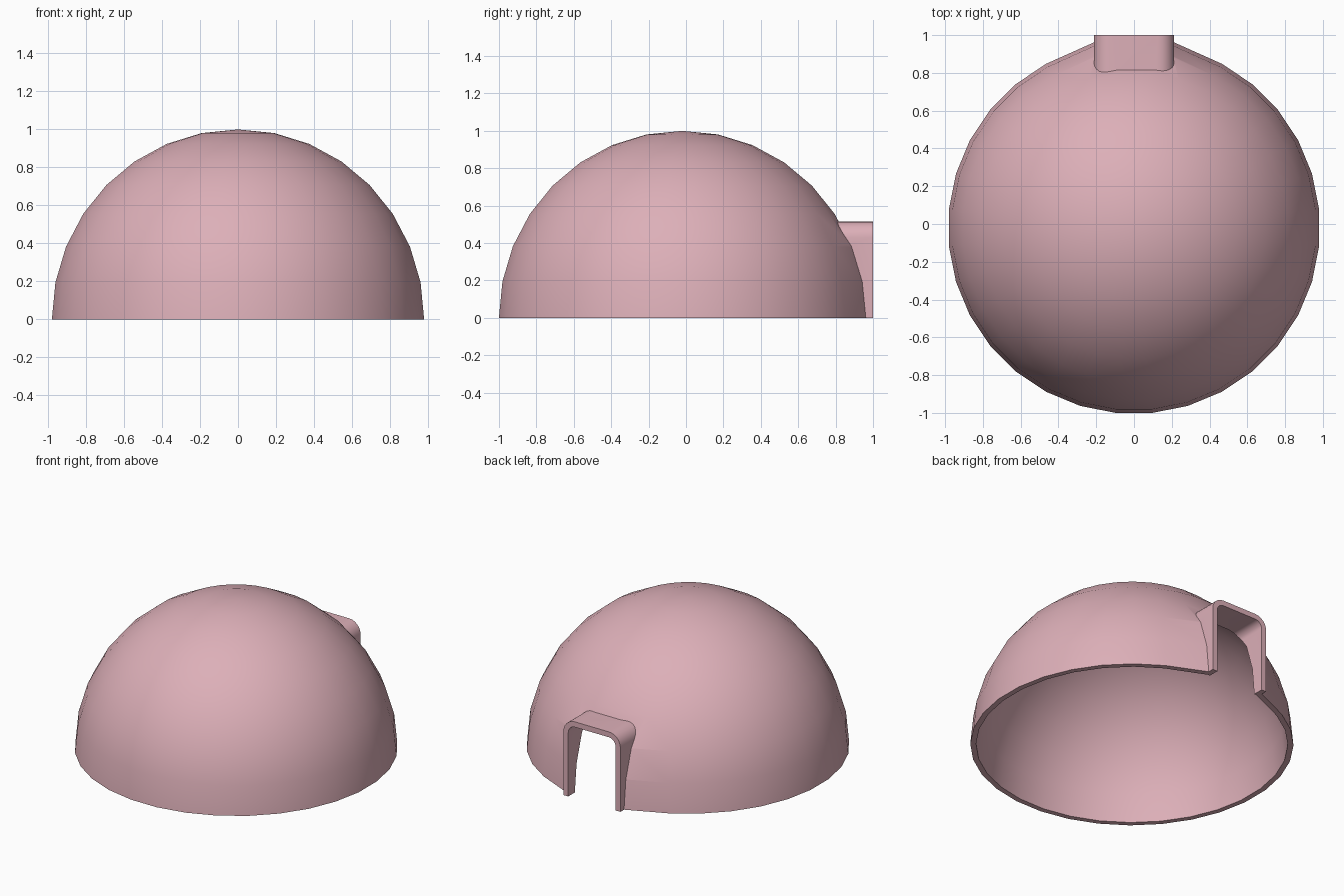
import bpy, bmesh
from math import sin, cos, pi, sqrt

if "Cube" in bpy.data.objects:
    bpy.data.objects.remove(bpy.data.objects["Cube"])

CY, SEG, RINGS = -0.02, 32, 8


def make(name, bm):
    bmesh.ops.recalc_face_normals(bm, faces=bm.faces)
    me = bpy.data.meshes.new(name)
    bm.to_mesh(me)
    bm.free()
    ob = bpy.data.objects.new(name, me)
    bpy.context.collection.objects.link(ob)
    return ob


def dome(name, r, h, door_x, skirt=0.0):
    """Closed half sphere; the columns beside the doorway flare out to meet it."""
    bm = bmesh.new()
    levels = [(r, -skirt)] if skirt else []
    levels += [(r * cos(i * pi / 16), h * sin(i * pi / 16)) for i in range(RINGS)]
    rings = []
    for rad, z in levels:
        ring = []
        for j in range(SEG):
            a = (j + 0.5) * 2 * pi / SEG
            x, y = rad * cos(a), rad * sin(a)
            if z < 0.45 and j in (6, 9):
                x = door_x if x > 0 else -door_x
                y = sqrt(rad * rad - door_x ** 2) + 0.02
            ring.append(bm.verts.new((x, y + CY, z)))
        rings.append(ring)
    for lo, up in zip(rings, rings[1:]):
        for j in range(SEG):
            k = (j + 1) % SEG
            bm.faces.new((lo[j], lo[k], up[k], up[j]))
    top = bm.verts.new((0, CY, h))
    for j in range(SEG):
        bm.faces.new((rings[-1][j], rings[-1][(j + 1) % SEG], top))
    bm.faces.new(rings[0][::-1])
    return make(name, bm)


def tunnel(name, w, h, rad, y0, y1, z0):
    """Doorway prism with rounded upper corners."""
    right = [(w, z0)] + [(w - rad + rad * cos(i * pi / 12), h - rad + rad * sin(i * pi / 12))
                         for i in range(7)]
    prof = right + [(-x, z) for x, z in reversed(right)]
    bm = bmesh.new()
    f = bm.faces.new([bm.verts.new((x, y0, z)) for x, z in prof])
    ext = bmesh.ops.extrude_face_region(bm, geom=[f], use_keep_orig=True)
    verts = [v for v in ext["geom"] if isinstance(v, bmesh.types.BMVert)]
    bmesh.ops.translate(bm, verts=verts, vec=(0, y1 - y0, 0))
    return make(name, bm)


# Outer dome and entrance, then the hollow interior
shell = dome("igloo_shell", 0.985, 1.0, 0.21)
steps = [
    (tunnel("entrance", 0.212, 0.515, 0.085, 0.6, 1.0, 0.0), "UNION"),
    (dome("inside_cutter", 0.95, 0.965, 0.19, 0.1), "DIFFERENCE"),
    (tunnel("doorway_cutter", 0.176, 0.479, 0.05, 0.55, 1.1, -0.1), "DIFFERENCE"),
]
bpy.context.view_layer.objects.active = shell
shell.select_set(True)
for tool, op in steps:
    tool.hide_render = True
    m = shell.modifiers.new(op, "BOOLEAN")
    m.operation, m.solver, m.object = op, "EXACT", tool
    bpy.ops.object.modifier_apply(modifier=m.name)
    bpy.data.objects.remove(tool)

# Pink surface, smooth with crisp rims
mat = bpy.data.materials.new("pink")
mat.diffuse_color = (0.72, 0.43, 0.48, 1)
mat.use_nodes = True
mat.node_tree.nodes["Principled BSDF"].inputs["Base Color"].default_value = mat.diffuse_color
shell.data.materials.clear()
shell.data.materials.append(mat)
bpy.ops.object.shade_smooth_by_angle(angle=pi / 6)
